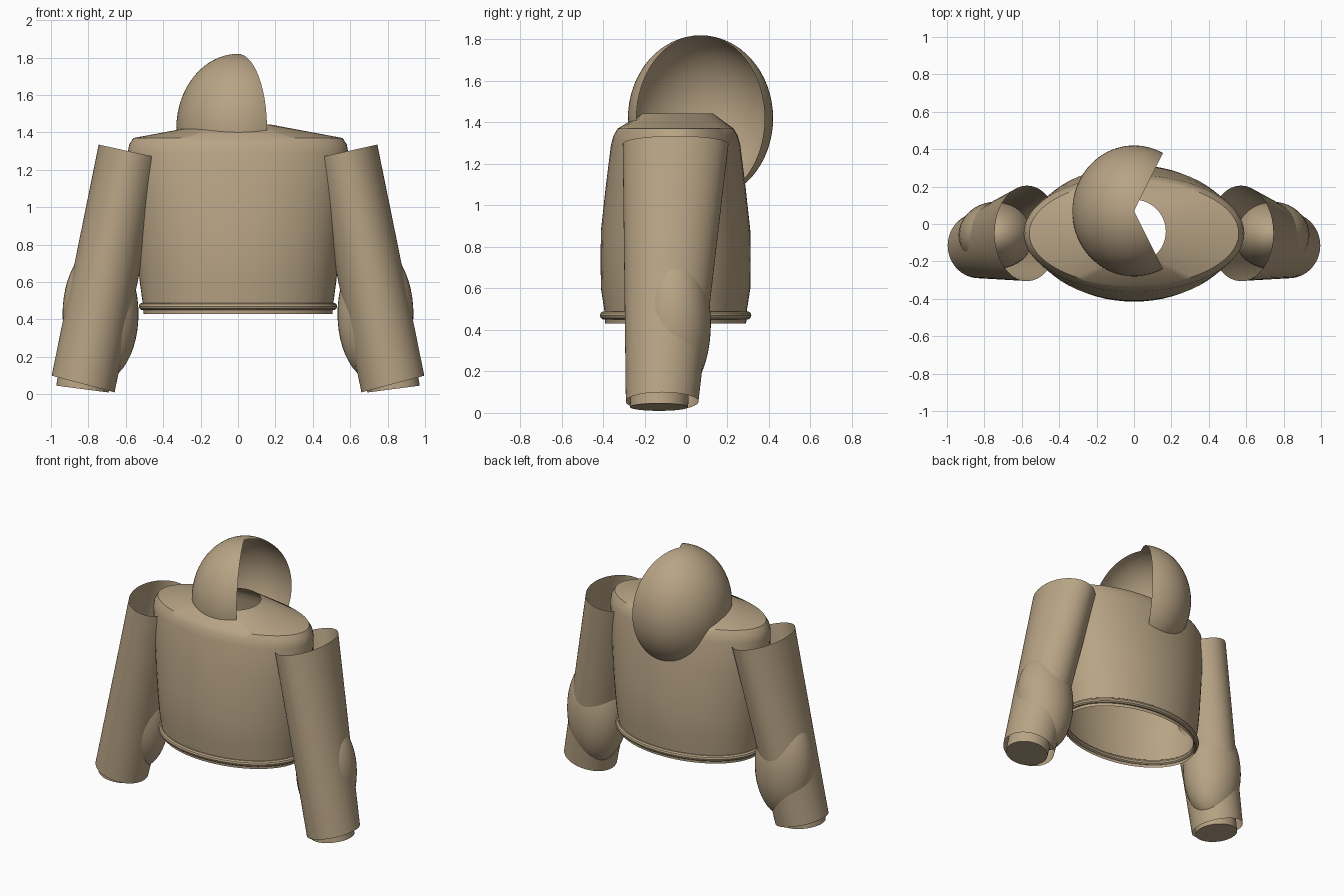
import bpy
import bmesh
from math import sin, cos, pi, radians

cube = bpy.data.objects.get("Cube")
if cube:
    bpy.data.objects.remove(cube, do_unlink=True)

# Single cloth colour
cloth = bpy.data.materials.new("tan_cloth")
cloth.use_nodes = True
TAN = (0.48, 0.37, 0.235, 1)
cloth.diffuse_color = TAN
cloth.node_tree.nodes["Principled BSDF"].inputs["Base Color"].default_value = TAN


def finish(bm, name):
    bmesh.ops.recalc_face_normals(bm, faces=bm.faces)
    mesh = bpy.data.meshes.new(name)
    bm.to_mesh(mesh)
    bm.free()
    mesh.materials.append(cloth)
    obj = bpy.data.objects.new(name, mesh)
    bpy.context.collection.objects.link(obj)
    bpy.ops.object.select_all(action="DESELECT")
    obj.select_set(True)
    bpy.context.view_layer.objects.active = obj
    bpy.ops.object.shade_smooth_by_angle(angle=radians(35))
    return obj


def loft(name, rings, cap_start=False, closed=False, n=64):
    """Skin elliptical rings: centre x, y, z, radii rx, ry, and rise along x."""
    bm = bmesh.new()
    loops = []
    for cx, cy, cz, rx, ry, rise in rings:
        loops.append([bm.verts.new((cx + rx * cos(a), cy + ry * sin(a), cz + rise * rx * cos(a)))
                      for a in (2 * pi * i / n for i in range(n))])
    pairs = list(zip(loops, loops[1:]))
    if closed:
        pairs.append((loops[-1], loops[0]))
    for low, high in pairs:
        for i in range(n):
            j = (i + 1) % n
            bm.faces.new((low[i], low[j], high[j], high[i]))
    if cap_start:
        bm.faces.new(loops[0])
    return finish(bm, name)


# Torso shell, open at the hem and at the neck: height, rx, ry
MID_Y = -0.05
torso = [(0.43, 0.505, 0.34), (0.49, 0.51, 0.343), (0.60, 0.525, 0.36), (0.74, 0.54, 0.362),
         (0.88, 0.552, 0.36), (1.09, 0.575, 0.337), (1.29, 0.59, 0.312),
         (1.335, 0.582, 0.30), (1.37, 0.56, 0.28)]
rings = [(0, MID_Y, z, rx, ry, 0) for z, rx, ry in torso]
rings.append((0, -0.04, 1.443, 0.17, 0.17, 0))
loft("torso", rings)

# Rounded hem roll
hem = []
for k in range(10):
    a = 2 * pi * k / 10
    hem.append((0, MID_Y, 0.47 + 0.02 * sin(a), 0.51 + 0.02 * cos(a), 0.345 + 0.02 * cos(a), 0))
loft("hem_roll", hem, closed=True)

# Sleeves, elbows and inner cuffs, mirrored left and right
for side, s in (("left", 1), ("right", -1)):
    sleeve = []
    for k in range(9):
        t = k / 8
        sleeve.append((s * (0.828 - 0.256 * t), -0.115 + 0.065 * t, 0.055 + 1.242 * t,
                       0.168 + 0.005 * t, 0.175 + 0.08 * t, s * (0.265 - 0.045 * t)))
    loft(side + "_sleeve", sleeve)

    loft(side + "_cuff", [(s * 0.832, -0.13, 0.028, 0.14, 0.14, s * 0.13),
                          (s * 0.815, -0.125, 0.12, 0.14, 0.14, s * 0.2)], cap_start=True)

    bm = bmesh.new()
    bmesh.ops.create_uvsphere(bm, u_segments=40, v_segments=24, radius=1)
    bmesh.ops.scale(bm, vec=(0.203, 0.18, 0.36), verts=bm.verts)
    bmesh.ops.translate(bm, vec=(s * 0.735, -0.06, 0.43), verts=bm.verts)
    finish(bm, side + "_elbow")

# Hood: an ellipsoid shell with a wedge left open on one side
bm = bmesh.new()
OPEN, COLS, ROWS = radians(62), 48, 32
grid = []
for i in range(COLS + 1):
    a = OPEN + (2 * pi - 2 * OPEN) * i / COLS
    grid.append([bm.verts.new((0.33 * sin(p) * cos(a), 0.07 + 0.35 * sin(p) * sin(a), 1.42 + 0.4 * cos(p)))
                 for p in (pi * j / ROWS for j in range(ROWS + 1))])
for left, right in zip(grid, grid[1:]):
    for j in range(ROWS):
        bm.faces.new((left[j], left[j + 1], right[j + 1], right[j]))
bmesh.ops.remove_doubles(bm, verts=bm.verts, dist=0.0001)
finish(bm, "hood")
